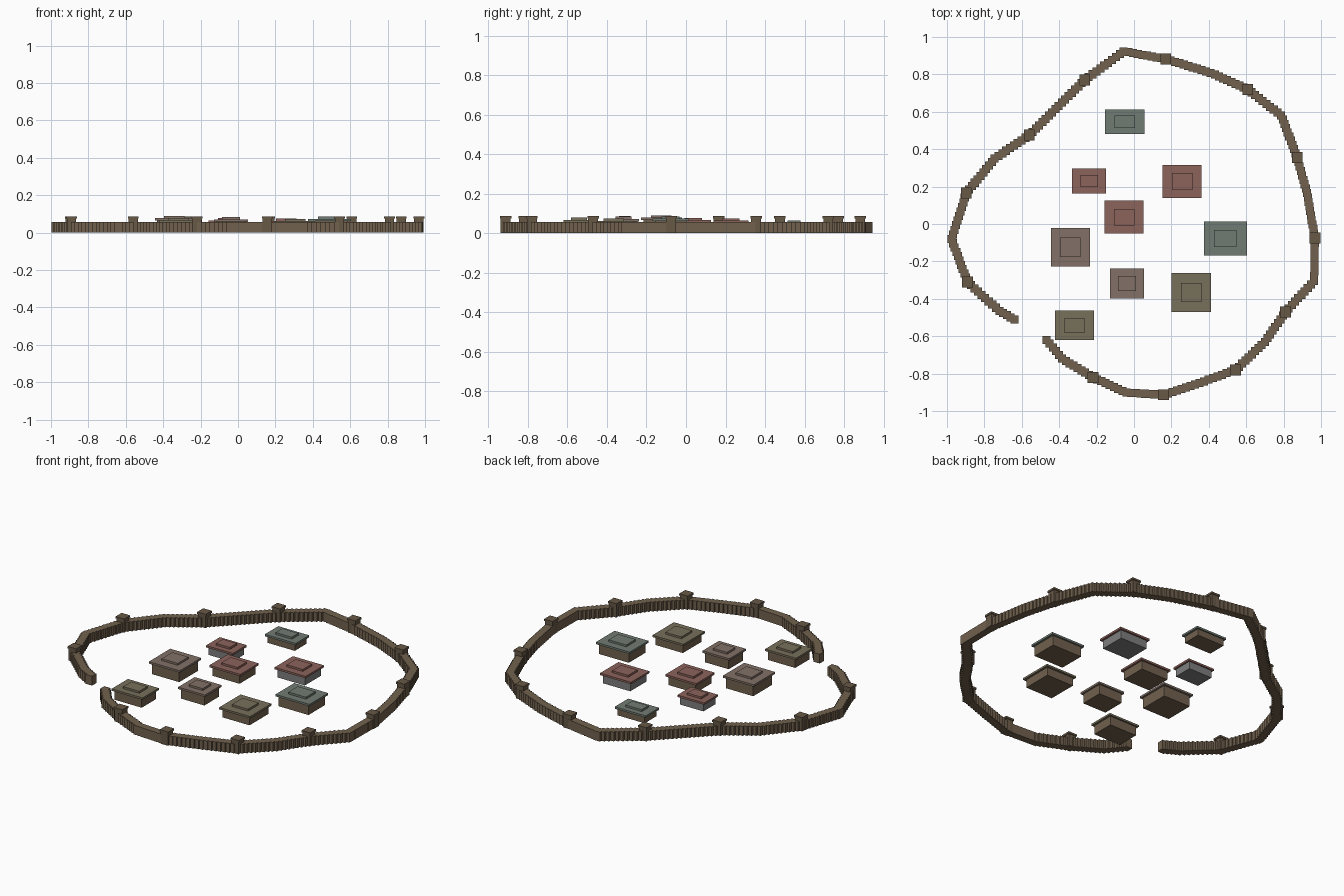
import bpy, bmesh
from mathutils import Matrix, Vector

if "Cube" in bpy.data.objects:
    bpy.data.objects.remove(bpy.data.objects["Cube"])


def material(name, rgb):
    m = bpy.data.materials.new(name)
    m.diffuse_color = (*rgb, 1)
    m.use_nodes = True
    m.node_tree.nodes["Principled BSDF"].inputs["Base Color"].default_value = m.diffuse_color
    return m


WOOD = material("timber", (0.165, 0.12, 0.075))
TOWER = material("dark_timber", (0.135, 0.098, 0.062))
STONE = material("stone", (0.21, 0.21, 0.215))
ROOFS = {
    "green": material("green_roof", (0.165, 0.2, 0.17)),
    "red": material("red_roof", (0.26, 0.125, 0.105)),
    "taupe": material("taupe_roof", (0.225, 0.165, 0.135)),
    "olive": material("olive_roof", (0.185, 0.16, 0.105)),
}


def boxes(name, items, mat):
    """One object from boxes given as (x, y, z0, z1, width, depth)."""
    bm = bmesh.new()
    for x, y, z0, z1, w, d in items:
        mtx = Matrix.Translation((x, y, (z0 + z1) / 2)) @ Matrix.Diagonal((w, d, z1 - z0, 1))
        bmesh.ops.create_cube(bm, size=1, matrix=mtx)
    me = bpy.data.meshes.new(name)
    bm.to_mesh(me)
    bm.free()
    me.materials.append(mat)
    ob = bpy.data.objects.new(name, me)
    bpy.context.collection.objects.link(ob)
    return ob


# Palisade path, from one side of the gate round to the other; 1 marks a tower
PATH = [
    (-.64, -.51, 0), (-.72, -.465, 0), (-.89, -.31, 1), (-.976, -.08, 0), (-.897, .165, 1),
    (-.745, .35, 0), (-.56, .475, 1), (-.263, .77, 1), (-.055, .923, 0), (.17, .882, 1),
    (.41, .808, 0), (.608, .72, 1), (.787, .58, 0), (.873, .355, 1), (.925, .165, 0),
    (.967, -.075, 1), (.963, -.305, 0), (.81, -.47, 1), (.70, -.63, 0), (.543, -.78, 1),
    (.35, -.85, 0), (.157, -.913, 1), (-.04, -.902, 0), (-.22, -.82, 1), (-.385, -.72, 0),
    (-.467, -.62, 0),
]

# Palisade posts
posts = []
for a, b in zip(PATH, PATH[1:]):
    p, q = Vector(a[:2]), Vector(b[:2])
    n = max(1, round((q - p).length / 0.025))
    for i in range(n):
        c = p.lerp(q, i / n)
        posts.append((c.x, c.y, 0, 0.057, 0.043, 0.043))
posts.append((*PATH[-1][:2], 0, 0.057, 0.043, 0.043))
boxes("palisade_wall", posts, WOOD)

# Watch towers with caps
for i, (x, y, _) in enumerate([p for p in PATH if p[2]]):
    boxes(f"tower_{i + 1}", [(x, y, 0, 0.077, 0.05, 0.05),
                             (x, y, 0.075, 0.087, 0.058, 0.058)], TOWER)

# Houses: centre, roof size, total height, roof colour, wall material
HOUSES = [
    (-.05, .547, .21, .13, .064, "green", WOOD),
    (-.24, .23, .182, .133, .07, "red", STONE),
    (.257, .227, .21, .178, .075, "red", STONE),
    (-.053, .037, .21, .178, .077, "red", WOOD),
    (-.34, -.125, .21, .207, .09, "taupe", WOOD),
    (.488, -.078, .23, .182, .085, "green", WOOD),
    (-.037, -.317, .182, .16, .083, "taupe", WOOD),
    (.306, -.366, .21, .207, .074, "olive", WOOD),
    (-.318, -.542, .21, .158, .079, "olive", WOOD),
]
for i, (x, y, w, d, h, roof, wall) in enumerate(HOUSES):
    n = i + 1
    boxes(f"house_{n}_walls", [(x, y, 0, h - .023, w * .88, d * .88)], wall)
    boxes(f"house_{n}_roof", [(x, y, h - .024, h - .012, w, d),
                              (x, y, h - .013, h, w * .52, d * .5)], ROOFS[roof])
